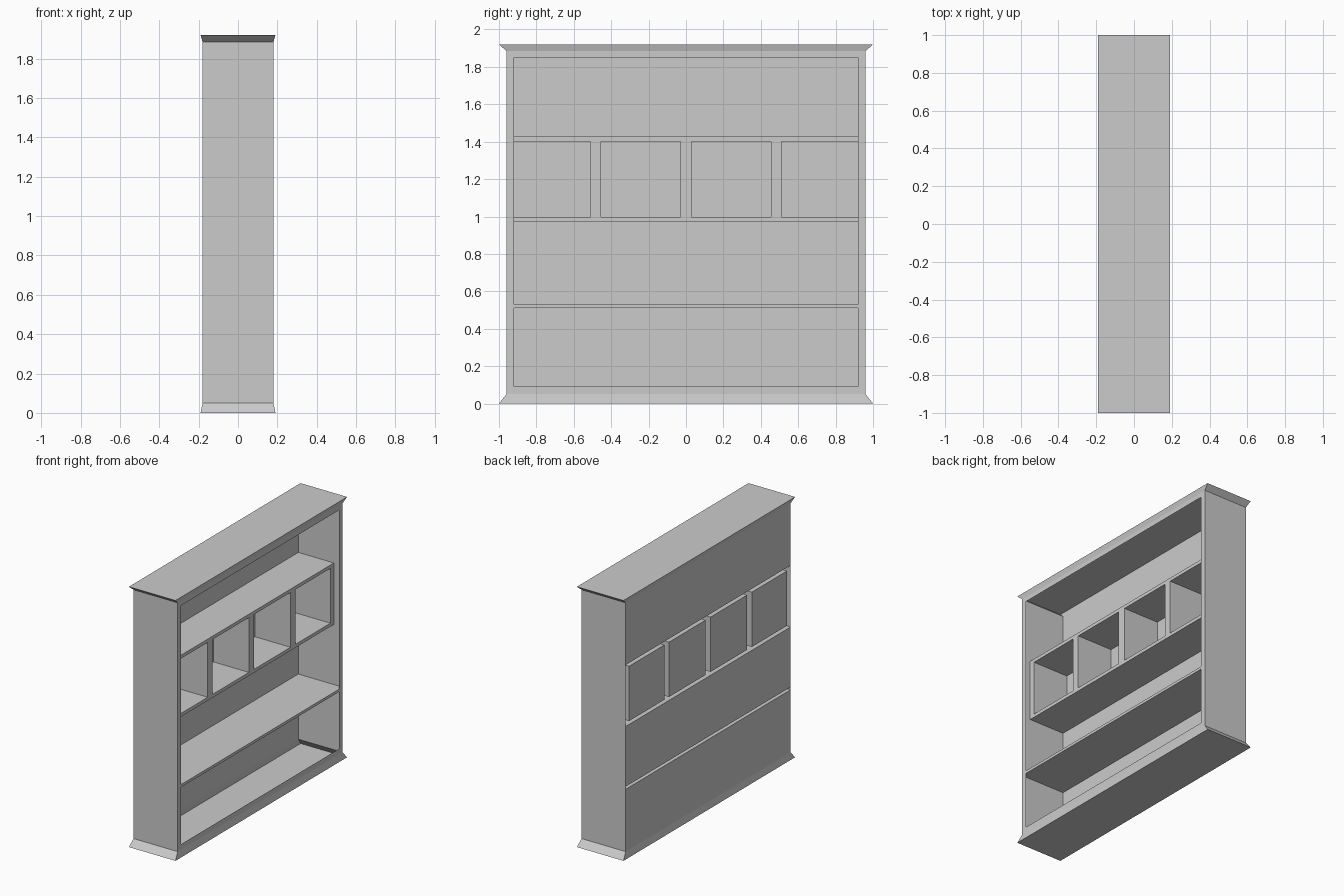
import bpy, bmesh

if "Cube" in bpy.data.objects:
    bpy.data.objects.remove(bpy.data.objects["Cube"])

X, Y = 0.18, 0.96            # cabinet half depth (open side is +x) and half width
Z0, Z1, TOP = 0.05, 1.885, 1.92
SHELF = (0.51, 0.53)
ROW = (0.973, 1.427)         # cubby row, outer heights
CZ = (0.998, 1.402)          # cubby openings
CUBBIES = [(-0.92, -0.51), (-0.455, -0.03), (0.03, 0.455), (0.51, 0.92)]
ROW_X = 0.11                 # recessed front of the cubby row


def quad(bm, pts):
    bm.faces.new([bm.verts.new(p) for p in pts])


def plate(bm, x, ys, zs, holes=()):
    """Sheet facing x, made of grid cells, leaving out hole cells (column, row)."""
    for i in range(len(ys) - 1):
        for j in range(len(zs) - 1):
            if (i, j) not in holes:
                a, b, c, d = ys[i], ys[i + 1], zs[j], zs[j + 1]
                pts = [(x, a, c), (x, b, c), (x, b, d), (x, a, d)]
                quad(bm, pts if x > 0 else pts[::-1])


def level(bm, x0, x1, y0, y1, z, up=True):
    pts = [(x0, y0, z), (x1, y0, z), (x1, y1, z), (x0, y1, z)]
    quad(bm, pts if up else pts[::-1])


def upright(bm, x0, x1, y, z0, z1, flip=False):
    pts = [(x0, y, z0), (x1, y, z0), (x1, y, z1), (x0, y, z1)]
    quad(bm, pts[::-1] if flip else pts)


def finish(bm, name):
    bmesh.ops.remove_doubles(bm, verts=bm.verts, dist=0.0001)
    me = bpy.data.meshes.new(name)
    bm.to_mesh(me)
    bm.free()
    bpy.context.collection.objects.link(bpy.data.objects.new(name, me))


# Cabinet: flared foot and crown, side walls, front frame, back panels
bm = bmesh.new()


def ring(hx, hy, z):
    return [(-hx, -hy, z), (hx, -hy, z), (hx, hy, z), (-hx, hy, z)]


for lo, hi in ((ring(0.19, 1, 0), ring(X, Y, Z0)), (ring(X, Y, Z1), ring(0.19, 1, TOP))):
    for i in range(4):
        k = (i + 1) % 4
        quad(bm, [lo[i], lo[k], hi[k], hi[i]])
level(bm, -0.19, 0.19, -1, 1, 0, up=False)
level(bm, -0.19, 0.19, -1, 1, TOP)
upright(bm, -X, X, -Y, Z0, Z1)
upright(bm, -X, X, Y, Z0, Z1, flip=True)
plate(bm, X, [-Y, -0.92, 0.92, Y], [Z0, 0.09, *SHELF, 1.85, Z1], {(1, 1), (1, 3)})
plate(bm, -X, [-Y, Y], [Z0, *SHELF, *ROW, Z1], {(0, 1), (0, 3)})
finish(bm, "cabinet_body")

# Lower shelf: hollow board, open at the back
bm = bmesh.new()
level(bm, -X, X, -Y, Y, SHELF[1])
level(bm, -X, X, -Y, Y, SHELF[0], up=False)
finish(bm, "lower_shelf")

# Cubby row: hollow block with four open boxes, open at the back between them
bm = bmesh.new()
level(bm, -X, ROW_X, -Y, Y, ROW[1])
level(bm, -X, ROW_X, -Y, Y, ROW[0], up=False)
ys = [-Y] + [v for c in CUBBIES for v in c] + [Y]
plate(bm, ROW_X, ys, [ROW[0], *CZ, ROW[1]], {(i, 1) for i in (1, 3, 5, 7)})
for y0, y1 in CUBBIES:
    level(bm, -X, ROW_X, y0, y1, CZ[0])
    level(bm, -X, ROW_X, y0, y1, CZ[1], up=False)
    upright(bm, -X, ROW_X, y0, *CZ, flip=True)
    upright(bm, -X, ROW_X, y1, *CZ)
    quad(bm, [(-X, y0, CZ[0]), (-X, y1, CZ[0]), (-X, y1, CZ[1]), (-X, y0, CZ[1])])
finish(bm, "cubby_row")
